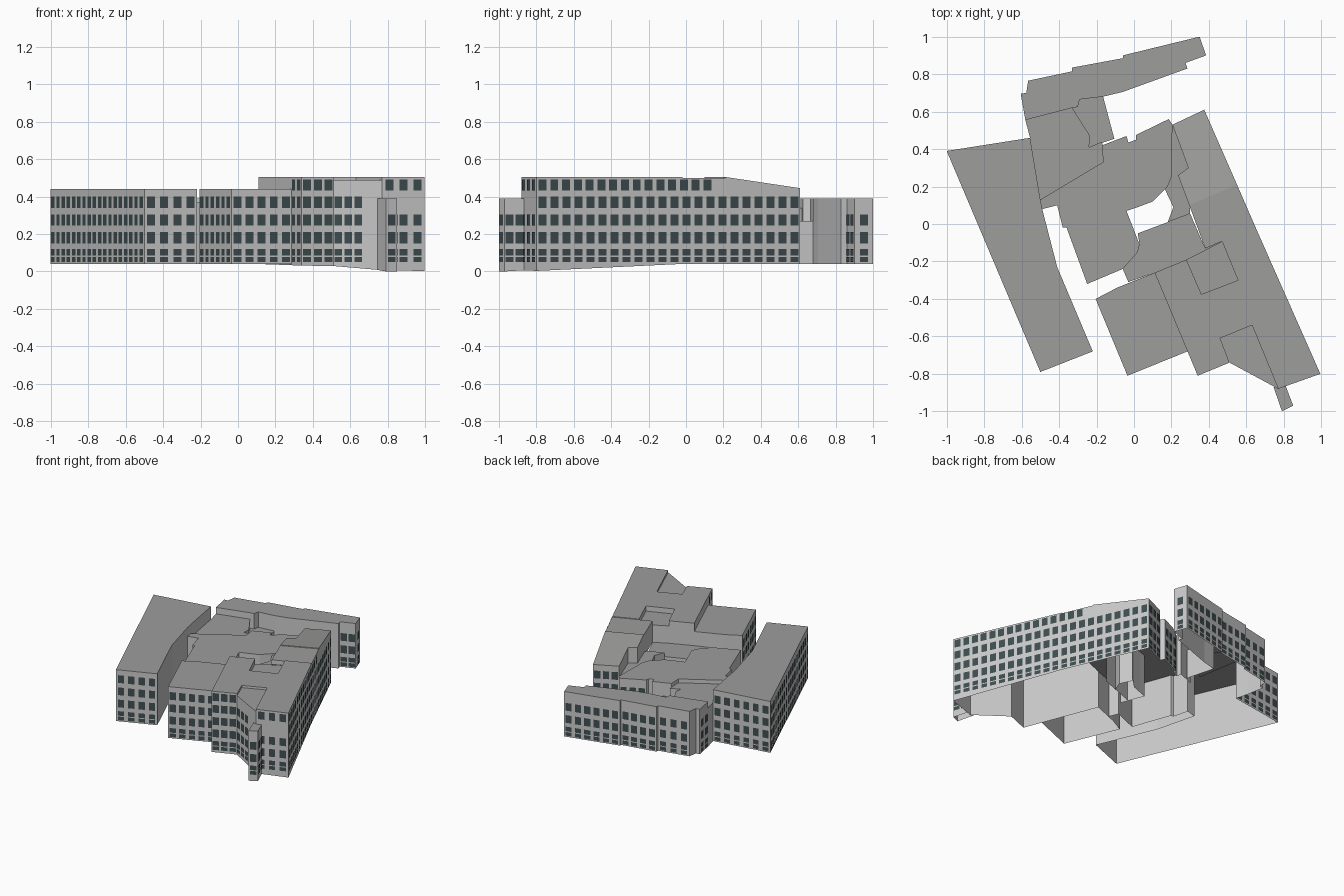
import bpy
from mathutils import Vector

if "Cube" in bpy.data.objects:
    bpy.data.objects.remove(bpy.data.objects["Cube"])


def material(name, c):
    m = bpy.data.materials.new(name)
    m.diffuse_color = (*c, 1)
    m.use_nodes = True
    m.node_tree.nodes["Principled BSDF"].inputs["Base Color"].default_value = m.diffuse_color
    return m


WALL = material("wall_grey", (0.60, 0.60, 0.58))
ROOF = material("roof_grey", (0.34, 0.34, 0.335))
GLASS = material("dark_glass", (0.05, 0.075, 0.08))
BLOCKS = []


def ground(x, y):
    # terrain falls away towards the south-east corner
    return min(0.04, max(0.0, 0.04 - 0.075 * (0.6 * x - y - 0.9)))


def inside(x, y, pts):
    hit = False
    for (ax, ay), (bx, by) in zip(pts, pts[1:] + pts[:1]):
        if (ay > y) != (by > y) and x < ax + (y - ay) * (bx - ax) / (by - ay):
            hit = not hit
    return hit


def make(name, verts, faces, mats):
    me = bpy.data.meshes.new(name)
    me.from_pydata(verts, [], faces)
    for m in mats:
        me.materials.append(m)
    ob = bpy.data.objects.new(name, me)
    bpy.context.collection.objects.link(ob)
    return me


def block(name, pts, top):
    """Register an open-bottomed prism; top is a height or a function of x, y."""
    area = sum(a[0] * b[1] - b[0] * a[1] for a, b in zip(pts, pts[1:] + pts[:1]))
    BLOCKS.append((name, pts[::-1] if area < 0 else pts,
                   top if callable(top) else (lambda x, y: top)))


def neighbour_height(name, a, b):
    """Roof height of the neighbour touching the whole wall a -> b, or None."""
    a, b = Vector(a), Vector(b)
    d = (b - a).normalized()
    out = Vector((d.y, -d.x)) * 0.015
    found = []
    for t in (0.15, 0.5, 0.85):
        p = a.lerp(b, t) + out
        hs = [h(p.x, p.y) for n, q, h in BLOCKS if n != name and inside(p.x, p.y, q)]
        if not hs:
            return None
        found.append(max(hs))
    return min(found)


def build_blocks():
    """Walls shared with a neighbour only rise from that neighbour's roof."""
    for name, pts, h in BLOCKS:
        verts = [(x, y, h(x, y)) for x, y in pts]
        faces = [tuple(range(len(pts)))]
        for a, b in zip(pts, pts[1:] + pts[:1]):
            low = neighbour_height(name, a, b)
            if low is not None and low >= h(*a) - 0.001:
                continue
            za, zb = (ground(*a), ground(*b)) if low is None else (low, low)
            k = len(verts)
            verts += [(*a, za), (*b, zb), (*b, h(*b)), (*a, h(*a))]
            faces.append((k, k + 1, k + 2, k + 3))
        me = make(name, verts, faces, [WALL, ROOF])
        me.polygons[0].material_index = 1


LOW = [(0.05, 0.078), (0.085, 0.12), (0.15, 0.21), (0.245, 0.305)]
MID = LOW + [(0.34, 0.40)]
TALL = MID + [(0.432, 0.492)]


def windows(name, p, q, rows, pitch=0.071, width=0.046):
    """Rows of window panes along the wall p -> q (outside on the right)."""
    p, q = Vector(p), Vector(q)
    d = (q - p).normalized()
    out = Vector((d.y, -d.x)) * 0.003
    length = (q - p).length
    n = max(1, round(length / pitch))
    verts, faces = [], []
    for z0, z1 in rows:
        for i in range(n):
            c = p + d * (i + 0.5) * length / n + out
            a, b = c - d * width / 2, c + d * width / 2
            k = len(verts)
            verts += [(a.x, a.y, z0), (b.x, b.y, z0), (b.x, b.y, z1), (a.x, a.y, z1)]
            faces.append((k, k + 1, k + 2, k + 3))
    make(name, verts, faces, [GLASS])


# long west wing
block("west_wing", [(-1, .39), (-.5, -.79), (-.22, -.68), (-.41, -.23), (-.49, .08),
                    (-.50, .13), (-.555, .46)], 0.44)
windows("west_wing_west_windows", (-1, .39), (-.5, -.79), MID)
windows("west_wing_south_windows", (-.5, -.79), (-.22, -.68), MID)
windows("west_wing_north_windows", (-.555, .46), (-1, .39), MID)

# stepped north wing
block("north_wing", [(-.605, .695), (-.575, .70), (-.565, .765), (-.33, .815), (-.33, .835),
                     (-.06, .885), (-.06, .90), (.35, 1), (.385, .90), (.275, .86),
                     (.285, .83), (-.06, .705), (-.165, .68), (-.29, .665), (-.30, .625),
                     (-.33, .62), (-.58, .555)], 0.39)
north_edges = [((.385, .90), (.35, 1)), ((.35, 1), (-.06, .90)), ((-.06, .885), (-.33, .835)),
               ((-.33, .815), (-.565, .765)), ((-.605, .695), (-.58, .555)),
               ((.275, .86), (.385, .90))]
for i, (p, q) in enumerate(north_edges):
    windows(f"north_wing_windows_{i}", p, q, LOW)

# connector between the two wings
block("connector", [(-.58, .555), (-.33, .62), (-.235, .47), (-.24, .41), (-.17, .44), (-.165, .33),
                    (-.2, .31), (-.5, .13), (-.555, .46)], 0.34)
block("low_link", [(-.33, .62), (-.30, .625), (-.29, .665), (-.165, .68), (-.105, .455),
                   (-.24, .41), (-.235, .47)], 0.27)

# central court building
block("court_building", [(-.5, .13), (-.49, .08), (-.41, .10), (-.38, -.02), (-.36, -.02), (-.25, -.32),
                         (-.06, -.24), (.02, -.15), (.03, -.11), (-.04, .07), (.02, .09),
                         (.10, .12), (.18, .20), (.20, .25), (.205, .53), (.185, .56),
                         (.01, .475), (.01, .45), (-.03, .435), (-.04, .47), (-.17, .42),
                         (-.165, .33), (-.2, .31)], 0.37)
windows("court_north_windows", (.185, .56), (.01, .475), LOW)
block("court_link", [(.02, -.05), (.03, -.11), (.02, -.15), (-.06, -.24), (-.03, -.31), (.11, -.26),
                     (.28, -.19), (.47, -.093), (.38, -.13), (.30, .055)], 0.33)
block("court_terrace", [(.205, .53), (.29, .30), (.235, .26), (.30, .10), (.30, .055),
                        (.18, .01), (.21, .09), (.165, .185), (.18, .20), (.20, .25)], 0.36)

# front-left block
block("front_block", [(-.205, -.40), (-.035, -.81), (.286, -.68), (.11, -.26), (-.09, -.34)], 0.44)
windows("front_block_west_windows", (-.205, -.40), (-.035, -.81), MID)
windows("front_block_south_windows", (-.035, -.81), (.286, -.68), MID)

# tall east block with two roof notches
block("east_block", [(.11, -.26), (.28, -.19), (.36, -.375), (.555, -.30), (.47, -.093),
                     (.65, -.02), (.995, -.80), (.77, -.88), (.63, -.54), (.46, -.61),
                     (.51, -.74), (.34, -.81)], 0.505)
windows("east_block_front_windows", (.34, -.81), (.51, -.74), TALL)
windows("east_block_west_windows", (.286, -.68), (.34, -.81), TALL)
windows("east_block_south_windows", (.77, -.88), (.995, -.80), LOW + TALL[-1:])
block("roof_notch_north", [(.28, -.19), (.36, -.375), (.555, -.30), (.47, -.093)], 0.465)
block("front_infill", [(.46, -.61), (.63, -.54), (.77, -.88), (.51, -.74)], 0.488)
windows("front_infill_windows", (.51, -.74), (.67, -.825), MID)

# north-east blocks, the last with a roof sloping down to the north
block("east_middle", [(.295, .10), (.55, .21), (.65, -.02), (.38, -.13)], 0.50)
block("east_sloping_end", [(.205, .53), (.375, .61), (.55, .21), (.295, .10), (.235, .26), (.29, .30)],
      lambda x, y: 0.505 - 0.137 * (-.4 * (x - .55) + .917 * (y - .21)))
windows("east_end_north_windows", (.375, .61), (.205, .53), MID)

# long east facade
windows("east_facade_windows", (.995, -.80), (.375, .61), MID)
windows("east_facade_top_windows", (.995, -.80), (.58, .145), TALL[-1:])

# stair tower at the south-east corner
block("stair_tower", [(.745, -.87), (.79, -1), (.85, -.97), (.81, -.865)], 0.39)
windows("stair_tower_south_windows", (.79, -1), (.85, -.97), LOW)
windows("stair_tower_east_windows", (.85, -.97), (.81, -.865), LOW)

build_blocks()
